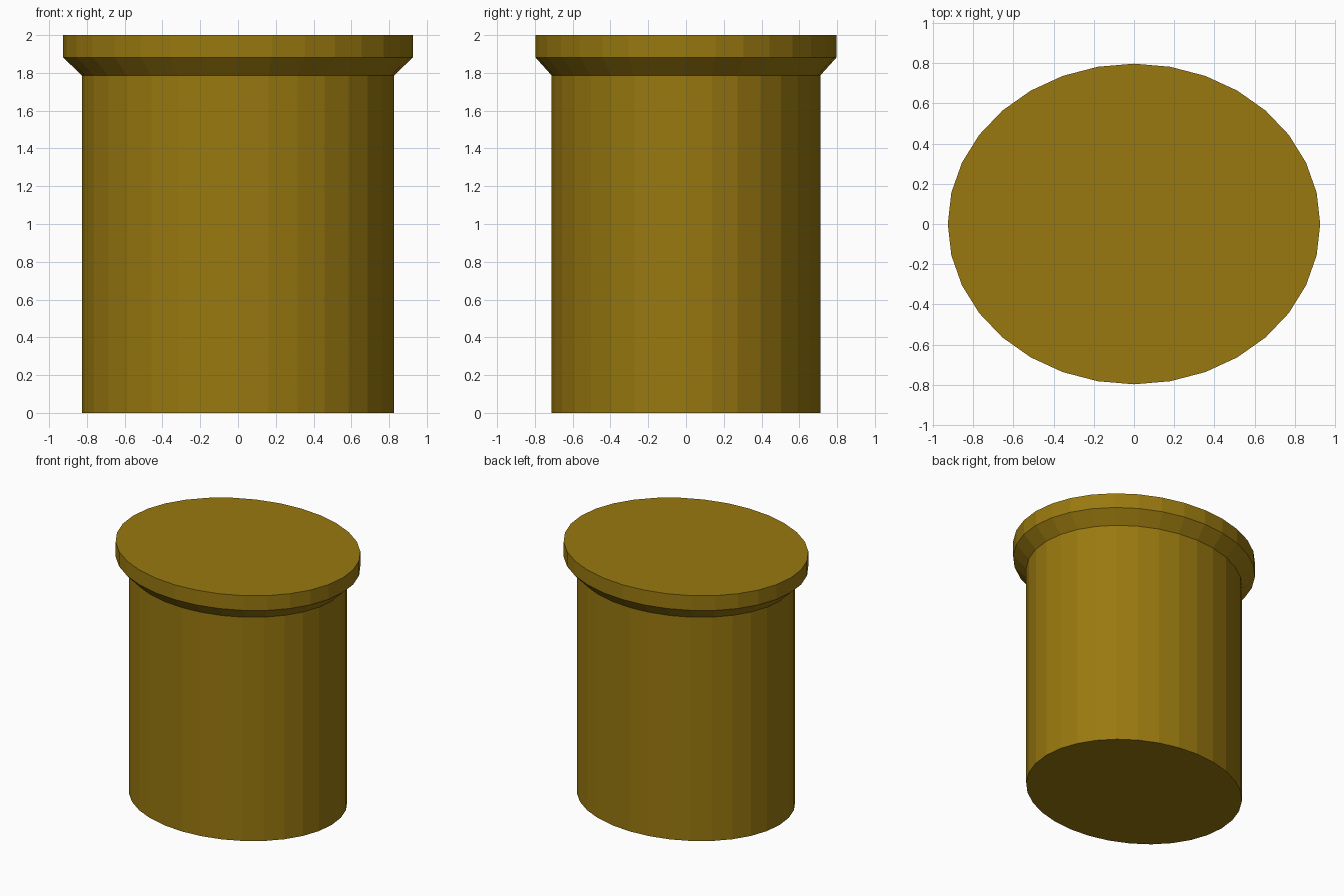
import bpy, bmesh, math

if "Cube" in bpy.data.objects:
    bpy.data.objects.remove(bpy.data.objects["Cube"])

SIDES = 32
# Elliptical profile rings from bottom to top: (x radius, y radius, z)
PROFILE = [
    (0.826, 0.711, 0.0),    # foot of the shaft
    (0.826, 0.711, 1.786),  # top of the shaft
    (0.926, 0.797, 1.882),  # flared underside of the rim
    (0.926, 0.797, 2.0),    # top of the rim
]

bm = bmesh.new()
rings = []
for rx, ry, z in PROFILE:
    angles = [2 * math.pi * i / SIDES for i in range(SIDES)]
    rings.append([bm.verts.new((rx * math.cos(a), ry * math.sin(a), z)) for a in angles])

# Side walls
for low, high in zip(rings, rings[1:]):
    for i in range(SIDES):
        j = (i + 1) % SIDES
        bm.faces.new((low[i], low[j], high[j], high[i]))

# Flat end caps
bm.faces.new(rings[0][::-1])
bm.faces.new(rings[-1])

mesh = bpy.data.meshes.new("flanged_column")
bm.to_mesh(mesh)
bm.free()

# Dark golden brown material
mat = bpy.data.materials.new("dark_gold")
mat.diffuse_color = (0.32, 0.19, 0.005, 1.0)
mat.use_nodes = True
mat.node_tree.nodes["Principled BSDF"].inputs["Base Color"].default_value = mat.diffuse_color
mesh.materials.append(mat)

column = bpy.data.objects.new("flanged_column", mesh)
bpy.context.collection.objects.link(column)
